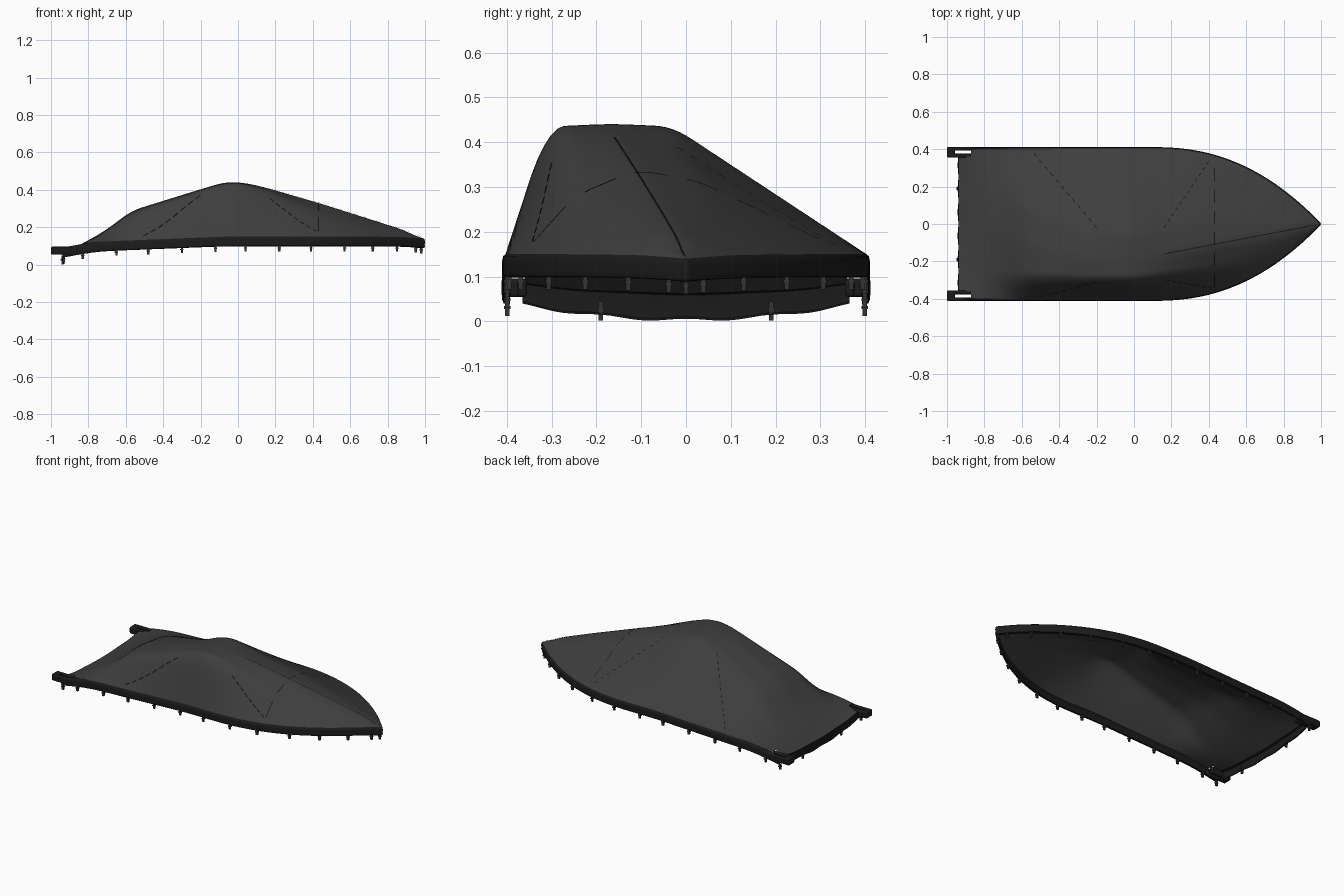
import bpy, bmesh, math
from mathutils import Vector

old = bpy.data.objects.get("Cube")
if old:
    bpy.data.objects.remove(old)

BOW, STERN, HALF = 0.992, -0.935, 0.403


def material(name, value):
    mat = bpy.data.materials.new(name)
    mat.use_nodes = True
    color = (value, value, value, 1)
    mat.diffuse_color = color
    node = mat.node_tree.nodes["Principled BSDF"]
    node.inputs["Base Color"].default_value = color
    node.inputs["Roughness"].default_value = 0.8
    return mat


canvas = material("charcoal canvas", 0.048)
trim = material("black trim", 0.011)
thread = material("dark seam", 0.008)
webbing = material("grey webbing", 0.035)


def finish(name, bm, mat, angle=50):
    mesh = bpy.data.meshes.new(name)
    bm.to_mesh(mesh)
    bm.free()
    obj = bpy.data.objects.new(name, mesh)
    bpy.context.collection.objects.link(obj)
    mesh.materials.append(mat)
    bpy.ops.object.select_all(action="DESELECT")
    obj.select_set(True)
    bpy.context.view_layer.objects.active = obj
    bpy.ops.object.shade_smooth_by_angle(angle=math.radians(angle))
    return obj


def skin(bm, rows):
    """Join rows of points into a sheet of quads."""
    grid = [[bm.verts.new(p) for p in row] for row in rows]
    for a, b in zip(grid, grid[1:]):
        for i in range(len(a) - 1):
            bm.faces.new((a[i], b[i], b[i + 1], a[i + 1]))


def linear(points, u):
    for a, b in zip(points, points[1:]):
        if u <= b[0]:
            f = (u - a[0]) / max(b[0] - a[0], 1e-6)
            return a[1] + (b[1] - a[1]) * f
    return points[-1][1]


def soft(points, u, radius):
    """Polyline value with rounded corners."""
    r = max(0, min(radius, u - points[0][0], points[-1][0] - u))
    return sum(linear(points, u + r * k / 3) for k in range(-3, 4)) / 7


# Stations along the cover: x, rim z, right shoulder y z, crown z, left shoulder y z
stations = [
    (STERN, .09, -.25, .07, .06, .25, .07),
    (-.8, .115, -.27, .125, .13, .2, .125),
    (-.7, .125, -.28, .18, .19, .15, .17),
    (-.57, .13, -.29, .28, .29, .08, .265),
    (-.2, .145, -.31, .395, .405, -.04, .385),
    (-.07, .15, -.31, .435, .443, -.03, .44),
    (.03, .15, -.31, .435, .44, -.03, .43),
    (.15, .15, -.29, .395, .415, -.03, .395),
    (.43, .15, -.25, .275, .335, .03, .31),
    (.7, .15, -.16, .21, .25, .02, .235),
    (.9, .148, -.06, .17, .185, .01, .18),
    (BOW, .14, 0, .14, .14, 0, .14),
]


def width(x):
    return HALF * (1 - max(0, (x - .1) / (BOW - .1)) ** 2.3)


def rim(x):
    return soft([(s[0], s[1]) for s in stations], x, .05)


def section(x):
    r, ya, za, zc, yb, zb = [soft([(s[0], s[k]) for s in stations], x, .05) for k in range(1, 7)]
    w = width(x)
    return [(-w, r), (ya, za), ((ya + yb) / 2, zc), (yb, zb), (w, r)]


def height(x, y):
    return soft(section(x), y, .035)


# Main cover draped over the hull, left open underneath
bm = bmesh.new()
rows = []
count, across = 90, 56
for i in range(count + 1):
    x = STERN + (BOW - STERN) * i / count
    profile, w = section(x), width(x)
    ys = [w * (2 * j / across - 1) for j in range(across + 1)]
    rows.append([(x, y, soft(profile, y, .035)) for y in ys])
skin(bm, rows)
corners = [f for f in bm.faces
           if f.calc_center_median().x < -.88 and abs(f.calc_center_median().y) > .36]
bmesh.ops.delete(bm, geom=corners, context="FACES")
bmesh.ops.remove_doubles(bm, verts=bm.verts, dist=.0005)
finish("canvas_cover", bm, canvas, 60)

# Puffed skirt following the rim around the bow
bm = bmesh.new()
steps = 60
side = []
for i in range(steps + 1):
    x = STERN + (BOW - STERN) * math.sin(i / steps * math.pi / 2)
    side.append(Vector((x, -width(x), rim(x))))
path = side + [Vector((p.x, -p.y, p.z)) for p in reversed(side[:-1])]
puff = [(-.004, .002), (.005, -.004), (.008, -.018), (.006, -.032), (.008, -.04), (.004, -.05), (-.01, -.052)]
rows = []
for i, p in enumerate(path):
    t = path[min(i + 1, len(path) - 1)] - path[max(i - 1, 0)]
    out = Vector((t.y, -t.x, 0)).normalized()
    rows.append([p + out * o + Vector((0, 0, z)) for o, z in puff])
skin(bm, rows)
bmesh.ops.reverse_faces(bm, faces=bm.faces)
finish("rim_skirt", bm, trim)

# Stern flap hanging below the aft edge
bm = bmesh.new()
rows = []
for j in range(49):
    y = .365 * (j / 24 - 1)
    top = height(STERN, y) + .002
    low = .003 + .034 * (y / .365) ** 2 + .003 * math.cos(y * 34)
    wave = .004 * math.cos(y * 50)
    rows.append([(STERN + dx, y, low + (top - low) * f)
                 for dx, f in ((.012, 1), (-.004, .93), (-.006 + wave / 2, .5), (-.004, .08), (.008, 0))])
skin(bm, rows)
finish("stern_flap", bm, trim)


def box(bm, low, high):
    made = bmesh.ops.create_cube(bm, size=1)["verts"]
    for v in made:
        v.co = Vector([(a + b) / 2 + c * (b - a) for a, b, c in zip(low, high, v.co)])


# Slotted stern corners
for sign, label in ((1, "left"), (-1, "right")):
    bm = bmesh.new()
    for x0, x1, y0, y1 in ((-1, -.957, .355, .412), (-.97, -.86, .392, .412), (-.97, -.86, .355, .376)):
        box(bm, (x0, min(sign * y0, sign * y1), .055), (x1, max(sign * y0, sign * y1), .096))
    obj = finish(label + "_slotted_corner", bm, trim)
    bevel = obj.modifiers.new("rounding", "BEVEL")
    bevel.width, bevel.segments = .007, 3


def seam(name, start, end, dashes=0):
    """Thin stitched ribbon lying on the cover."""
    a, b = Vector(start), Vector(end)
    side_dir = (b - a).orthogonal().normalized() * .0022
    bm = bmesh.new()
    n = 48
    rows = []
    for i in range(n + 1):
        p = a.lerp(b, i / n)
        rows.append([(q.x, q.y, height(q.x, q.y) + .0035) for q in (p - side_dir, p + side_dir)])
    if dashes:
        span = n // dashes
        for k in range(0, n, span):
            skin(bm, rows[k:k + span * 2 // 3 + 1])
    else:
        skin(bm, rows)
    finish(name, bm, thread)


seam("bow_ridge_seam", (.98, -.003), (.16, -.16))
seam("foredeck_seam", (.43, -.34), (.43, .34), 6)
seam("left_front_seam", (.16, -.02), (.41, .35), 12)
seam("left_rear_seam", (-.2, -.02), (-.55, .395), 12)
seam("right_front_seam", (.17, -.3), (.43, -.345), 8)
seam("right_rear_seam", (-.2, -.31), (-.52, -.395), 8)


# Tie-down straps with small loops
def strap(bm, x, y, top, drop):
    box(bm, (x - .006, y - .005, top - drop), (x + .006, y + .005, top))
    box(bm, (x - .009, y - .007, top - drop * .55), (x + .009, y + .007, top - drop * .35))


bm = bmesh.new()
for x in (-.93, -.83, -.65, -.48, -.3, -.12, .04, .22, .39, .57, .72, .85, .95):
    for sign in (1, -1):
        strap(bm, x, sign * (width(x) - .004), rim(x) - .045, .034)
strap(bm, BOW - .012, 0, rim(BOW) - .045, .034)
finish("side_straps", bm, webbing, 30)

bm = bmesh.new()
for sign in (1, -1):
    strap(bm, STERN - .004, sign * .19, .045, .043)
finish("stern_straps", bm, webbing, 30)
